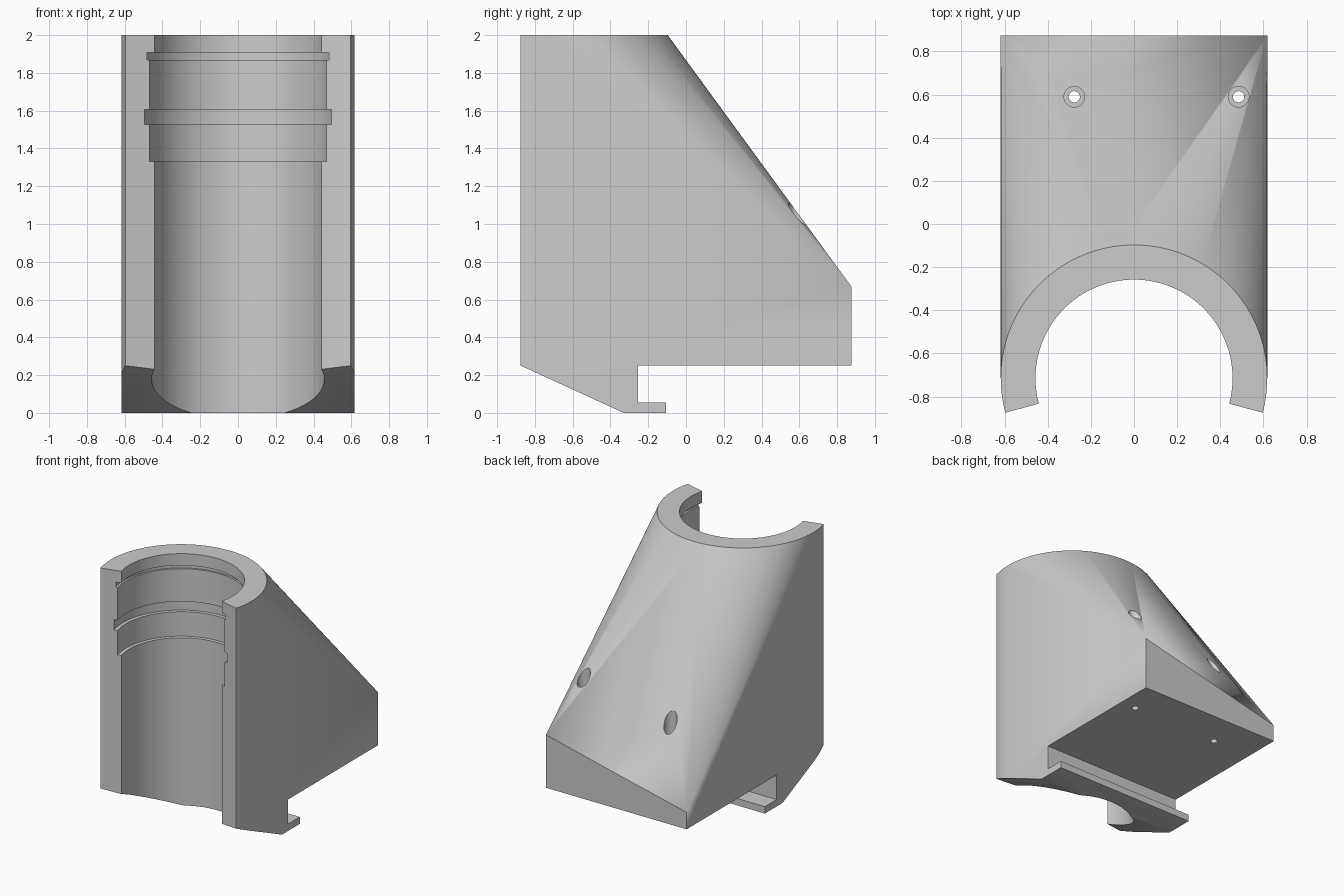
import bpy, bmesh, math
from mathutils import Vector

if "Cube" in bpy.data.objects:
    bpy.data.objects.remove(bpy.data.objects["Cube"], do_unlink=True)

R, CY = 0.618, -0.715      # sleeve radius and axis position
BACK, HEIGHT = 0.875, 2.0
SEG = 128

grey = bpy.data.materials.new("plain grey")
grey.use_nodes = True
COLOUR = (0.6, 0.6, 0.6, 1)
grey.diffuse_color = COLOUR
grey.node_tree.nodes["Principled BSDF"].inputs["Base Color"].default_value = COLOUR


def finish(name, bm):
    bmesh.ops.recalc_face_normals(bm, faces=bm.faces)
    mesh = bpy.data.meshes.new(name)
    bm.to_mesh(mesh)
    bm.free()
    mesh.materials.append(grey)
    ob = bpy.data.objects.new(name, mesh)
    bpy.context.collection.objects.link(ob)
    return ob


def prism(name, points, offset):
    """Extrude a flat outline of 3D points along an offset."""
    bm = bmesh.new()
    face = bm.faces.new([bm.verts.new(p) for p in points])
    new = bmesh.ops.extrude_face_region(bm, geom=[face])["geom"]
    bmesh.ops.translate(bm, vec=Vector(offset),
                        verts=[v for v in new if isinstance(v, bmesh.types.BMVert)])
    return finish(name, bm)


def lathe(name, profile, x, y, seg):
    """Closed upright solid from (radius, height) steps."""
    bm = bmesh.new()
    rings = []
    for r, z in profile:
        rings.append([bm.verts.new((x + r * math.cos(math.tau * i / seg),
                                    y + r * math.sin(math.tau * i / seg), z))
                      for i in range(seg)])
    for a, b in zip(rings, rings[1:]):
        for i in range(seg):
            j = (i + 1) % seg
            bm.faces.new((a[i], a[j], b[j], b[i]))
    bm.faces.new(rings[0])
    bm.faces.new(rings[-1])
    return finish(name, bm)


# Body: hull of the upright sleeve and the back wall, lower on its right
bm = bmesh.new()
for z in (0, HEIGHT):
    for i in range(SEG):
        a = math.tau * i / SEG
        bm.verts.new((R * math.cos(a), CY + R * math.sin(a), z))
for x, top in ((-R, 0.385), (R, 0.67)):
    for z in (0, top):
        bm.verts.new((x, BACK, z))
bmesh.ops.convex_hull(bm, input=bm.verts)
bmesh.ops.dissolve_limit(bm, angle_limit=0.001, verts=bm.verts, edges=bm.edges)
body = finish("sleeve_bracket", bm)

cutters = []

# Open front, cut along radial faces
dx, dy = 3 * math.cos(math.radians(15)), 3 * math.sin(math.radians(15))
cutters.append(prism("front_opening", [(0, CY, -0.5), (dx, CY - dy, -0.5),
                                       (-dx, CY - dy, -0.5)], (0, 0, 3)))

# Stepped bore with two grooves
bore, recess = 0.457, 0.485
steps = [(bore, -0.5), (bore, 1.332), (recess, 1.332), (recess, 1.526),
         (0.513, 1.526), (0.513, 1.607), (recess, 1.607), (recess, 1.867),
         (0.5, 1.867), (0.5, 1.907), (bore, 1.907), (bore, 2.5)]
cutters.append(lathe("stepped_bore", steps, 0, CY, SEG))

# Sloping underside at the front, and the hooked slot under the back
slope = [(-1.5, 0.537), (-0.112, -0.1), (-1.5, -0.1)]
slot = [(-0.255, 0.25), (2, 0.25), (2, -0.1), (-0.107, -0.1),
        (-0.107, 0.055), (-0.255, 0.055)]
for name, outline in (("underside_slope", slope), ("hook_slot", slot)):
    cutters.append(prism(name, [(-1, y, z) for y, z in outline], (2, 0, 0)))

# Two counterbored screw holes
for x in (-0.277, 0.485):
    cutters.append(lathe("screw_hole", [(0.026, 0), (0.026, 0.37), (0.048, 0.37),
                                        (0.048, 1.6)], x, 0.59, 32))

bpy.context.view_layer.objects.active = body
for cutter in cutters:
    cutter.hide_render = True
    mod = body.modifiers.new(cutter.name, "BOOLEAN")
    mod.operation = "DIFFERENCE"
    mod.solver = "EXACT"
    mod.object = cutter
    bpy.ops.object.modifier_apply(modifier=mod.name)
    bpy.data.objects.remove(cutter, do_unlink=True)

# Smooth shading that keeps the large flat faces flat
bpy.ops.object.select_all(action="DESELECT")
body.select_set(True)
bpy.ops.object.shade_smooth_by_angle(angle=math.radians(25))
weighted = body.modifiers.new("flat_face_normals", "WEIGHTED_NORMAL")
weighted.keep_sharp = True
